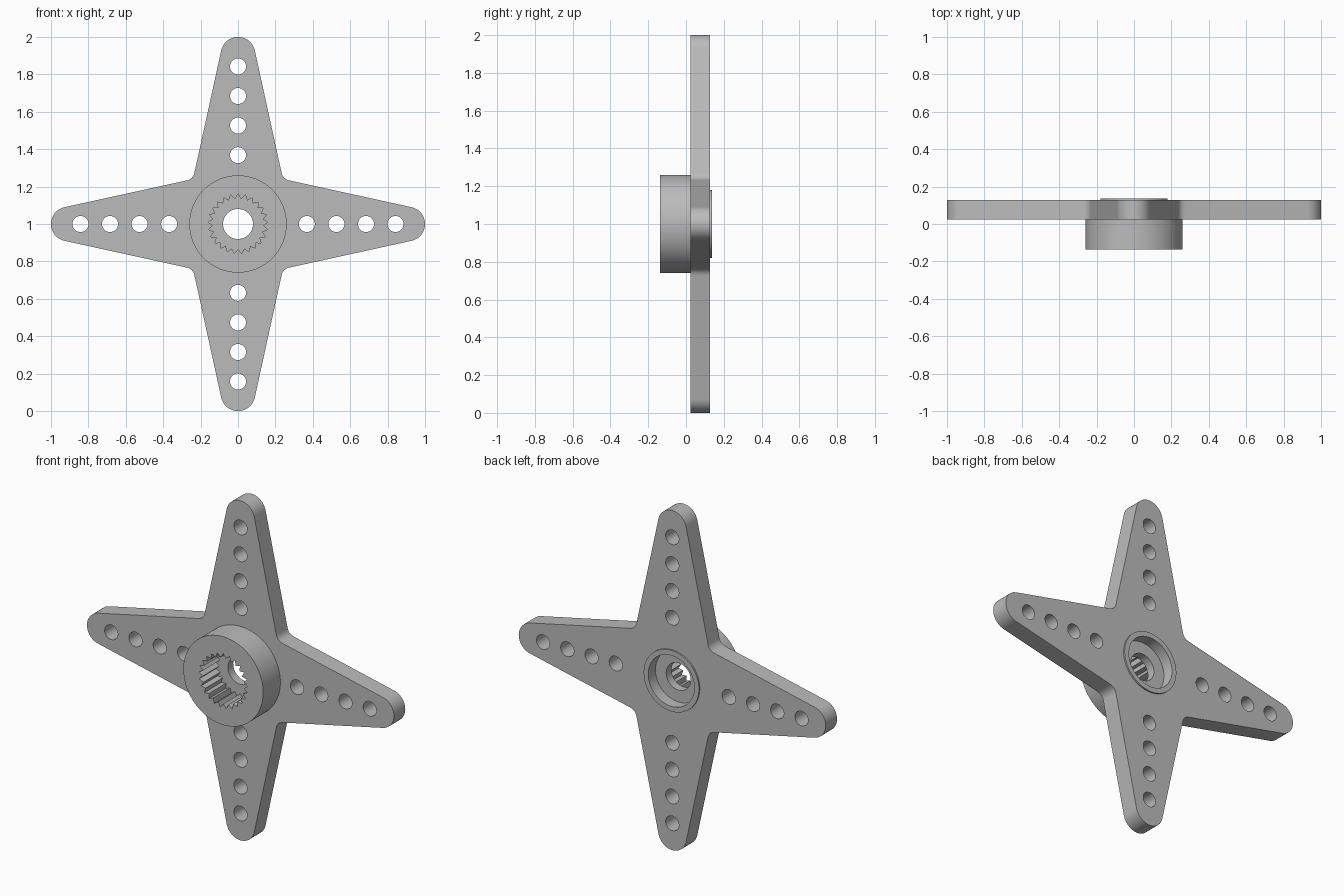
import bpy, bmesh
from math import pi, sin, cos, radians
from mathutils import Vector

if "Cube" in bpy.data.objects:
    bpy.data.objects.remove(bpy.data.objects["Cube"])

CENTRE_Z = 1.0
FRONT, PLATE_FRONT, PLATE_BACK, BACK = -0.137, 0.023, 0.128, 0.137

grey = bpy.data.materials.new("grey plastic")
grey.use_nodes = True
grey.diffuse_color = (0.5, 0.5, 0.5, 1)
grey.node_tree.nodes["Principled BSDF"].inputs["Base Color"].default_value = (0.5, 0.5, 0.5, 1)


def prism(name, outline, y0, y1):
    """Extrude a flat x-z outline from y0 to y1."""
    bm = bmesh.new()
    face = bm.faces.new([bm.verts.new((x, y0, z + CENTRE_Z)) for x, z in outline])
    new = bmesh.ops.extrude_face_region(bm, geom=[face])["geom"]
    bmesh.ops.translate(bm, vec=(0, y1 - y0, 0),
                        verts=[v for v in new if isinstance(v, bmesh.types.BMVert)])
    bmesh.ops.recalc_face_normals(bm, faces=bm.faces)
    mesh = bpy.data.meshes.new(name)
    bm.to_mesh(mesh)
    bm.free()
    mesh.materials.append(grey)
    obj = bpy.data.objects.new(name, mesh)
    bpy.context.collection.objects.link(obj)
    return obj


def circle(radius, count=64, cx=0, cz=0):
    return [(cx + radius * cos(2 * pi * i / count), cz + radius * sin(2 * pi * i / count))
            for i in range(count)]


def combine(target, tool, operation):
    """Apply a boolean and discard the tool."""
    tool.hide_render = True
    mod = target.modifiers.new("bool", "BOOLEAN")
    mod.operation, mod.solver, mod.object = operation, "EXACT", tool
    bpy.context.view_layer.objects.active = target
    bpy.ops.object.modifier_apply(modifier=mod.name)
    bpy.data.objects.remove(tool)


def cross_outline():
    """Four tapered arms with round tips and filleted inner corners."""
    tip_r, slope, fillet, corner = 0.092, radians(12.3), 0.035, 0.2404
    arm = []
    for i in range(25):
        a = slope + (pi - 2 * slope) * i / 24
        arm.append(Vector((tip_r * cos(a), 1 - tip_r + tip_r * sin(a))))
    c = Vector((-corner, corner))
    start = c + fillet * Vector((sin(slope), cos(slope)))
    end = c + fillet * Vector((-cos(slope), -sin(slope)))
    for i in range(9):
        t = i / 8
        arm.append((1 - t) ** 2 * start + 2 * t * (1 - t) * c + t * t * end)
    points = []
    for k in range(4):
        points += arm
        arm = [Vector((-p.y, p.x)) for p in arm]
    return points


# Plate with hub in front and a low rim behind
horn = prism("servo_horn", cross_outline(), PLATE_FRONT, PLATE_BACK)
combine(horn, prism("hub", circle(0.26, 96), FRONT, PLATE_FRONT + 0.03), "UNION")
combine(horn, prism("back_rim", circle(0.18), PLATE_BACK - 0.03, BACK), "UNION")

# Toothed socket in the hub, screw hole and recess behind
TEETH = 25
socket = []
for i in range(2 * TEETH):
    r = 0.135 if i % 2 else 0.16
    a = pi / 2 + pi * i / TEETH
    socket.append((r * cos(a), r * sin(a)))
combine(horn, prism("socket_cutter", socket, FRONT - 0.1, 0.02), "DIFFERENCE")
combine(horn, prism("recess_cutter", circle(0.15), 0.07, BACK + 0.1), "DIFFERENCE")
combine(horn, prism("screw_cutter", circle(0.08), -0.05, 0.1), "DIFFERENCE")

# Row of four holes along each arm
for dx, dz in ((1, 0), (0, 1), (-1, 0), (0, -1)):
    for i in range(4):
        d = 0.368 + 0.158 * i
        hole = prism("hole_cutter", circle(0.043, 32, dx * d, dz * d), -0.05, 0.2)
        combine(horn, hole, "DIFFERENCE")

bpy.ops.object.select_all(action="DESELECT")
horn.select_set(True)
bpy.context.view_layer.objects.active = horn
bpy.ops.object.shade_smooth_by_angle(angle=radians(30))
